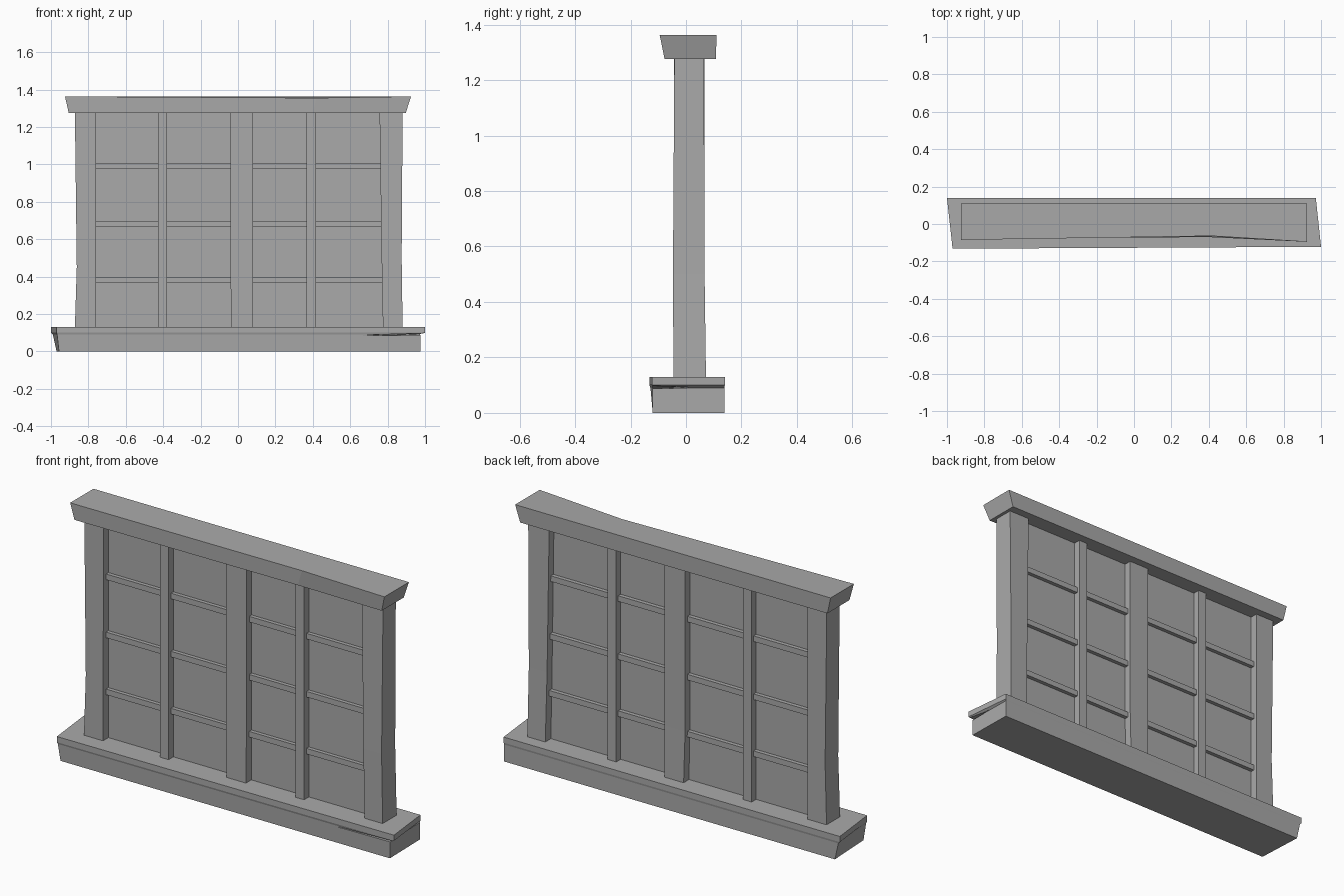
import bpy, bmesh

cube = bpy.data.objects.get("Cube")
if cube:
    bpy.data.objects.remove(cube, do_unlink=True)

grey = bpy.data.materials.new("stone_grey")
grey.use_nodes = True
colour = (0.4, 0.4, 0.4, 1)
grey.diffuse_color = colour
grey.node_tree.nodes["Principled BSDF"].inputs["Base Color"].default_value = colour


def loft(name, rings):
    """Solid through stacked rings of corners, listed bottom to top."""
    bm = bmesh.new()
    loops = [[bm.verts.new(p) for p in ring] for ring in rings]
    n = len(loops[0])
    for low, high in zip(loops, loops[1:]):
        for i in range(n):
            j = (i + 1) % n
            bm.faces.new((low[i], low[j], high[j], high[i]))
    bm.faces.new(loops[0][::-1])
    bm.faces.new(loops[-1])
    bmesh.ops.recalc_face_normals(bm, faces=bm.faces)
    mesh = bpy.data.meshes.new(name)
    bm.to_mesh(mesh)
    bm.free()
    mesh.materials.append(grey)
    ob = bpy.data.objects.new(name, mesh)
    bpy.context.collection.objects.link(ob)
    return ob


def rect(x0, x1, y0, y1, z):
    return [(x0, y0, z), (x1, y0, z), (x1, y1, z), (x0, y1, z)]


def box(name, x0, x1, y0, y1, z0, z1):
    return loft(name, [rect(x0, x1, y0, y1, z0), rect(x0, x1, y0, y1, z1)])


def ring(points, z):
    return [(x, y, z) for x, y in points]


SILL, HEAD = 0.13, 1.275

# Skewed sill, overhanging at its right front corner
sill = loft("sill", [
    ring([(-0.957, -0.12), (0.975, -0.12), (0.97, 0.138), (-0.97, 0.138)], 0),
    ring([(-0.967, -0.128), (0.976, -0.12), (0.97, 0.138), (-0.99, 0.138)], 0.09),
    ring([(-0.97, -0.132), (1.0, -0.122), (0.972, 0.14), (-1.0, 0.14)], 0.1),
    ring([(-0.97, -0.132), (1.0, -0.122), (0.972, 0.14), (-1.0, 0.14)], SILL)])

# Wedge-shaped crack in the sill corner
crack = loft("crack_cutter", [
    [(0.6, -0.15, 0.083), (1.03, -0.15, 0.087), (1.03, 0.03, 0.091)],
    [(0.6, -0.15, 0.086), (1.03, -0.15, 0.099), (1.03, 0.03, 0.094)]])
crack.hide_render = True
crack.hide_set(True)
cut = sill.modifiers.new("crack", 'BOOLEAN')
cut.operation = 'DIFFERENCE'
cut.object = crack

# Flared lintel with a dent along the front
loft("lintel", [
    ring([(-0.905, -0.077), (0.4, -0.07), (0.897, -0.077), (0.897, 0.108), (-0.905, 0.108)], HEAD),
    [(-0.925, -0.085, 1.363), (0.42, -0.064, 1.355), (0.925, -0.095, 1.363),
     (0.925, 0.11, 1.363), (-0.925, 0.11, 1.363)]])

# Worn outer posts and the centre post
loft("left_end_post", [
    rect(-0.872, -0.76, -0.045, 0.068, SILL),
    rect(-0.862, -0.76, -0.044, 0.066, 0.45),
    rect(-0.872, -0.76, -0.042, 0.066, HEAD)])
loft("right_end_post", [
    rect(0.775, 0.88, -0.045, 0.072, SILL),
    rect(0.768, 0.875, -0.047, 0.067, 0.5),
    rect(0.757, 0.88, -0.042, 0.065, HEAD)])
loft("centre_post", [
    rect(-0.035, 0.078, -0.045, 0.07, SILL),
    rect(-0.04, 0.08, -0.044, 0.065, 0.4),
    rect(-0.04, 0.08, -0.043, 0.065, HEAD)])

# Slim mullions
for side, x in (("left", -0.404), ("right", 0.391)):
    box(side + "_mullion", x - 0.025, x + 0.025, -0.04, 0.062, SILL, HEAD)

# Recessed panel and the crossbars on both its faces
box("panel", -0.78, 0.78, 0.0, 0.025, SILL, HEAD)
for i, z in enumerate((0.38, 0.682, 0.99)):
    for half, x0, x1 in (("left", -0.77, -0.03), ("right", 0.07, 0.77)):
        box(f"{half}_crossbar_{i + 1}", x0, x1, -0.02, 0.046, z - 0.015, z + 0.015)
